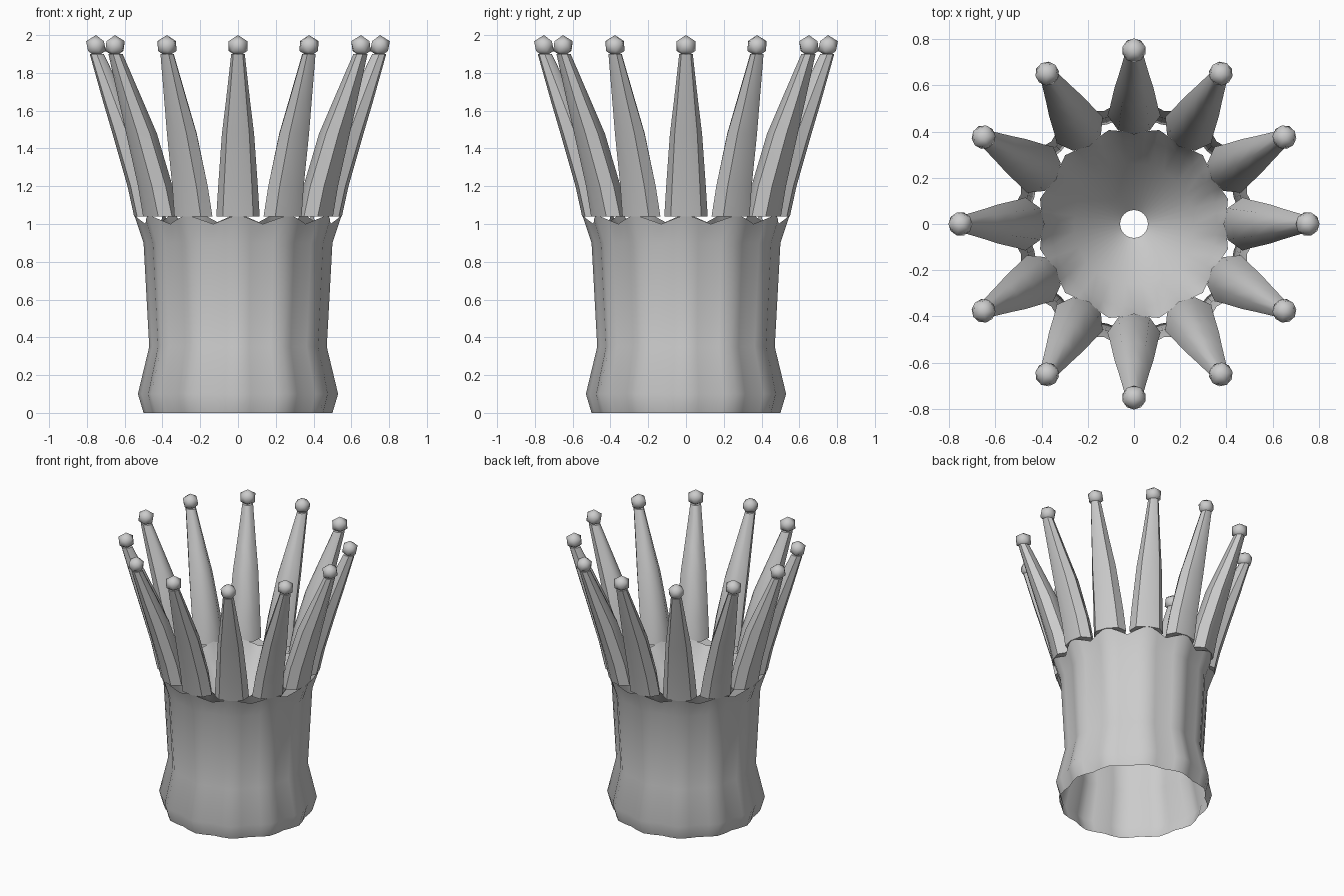
import bpy, bmesh
from math import cos, sin, pi
from mathutils import Matrix

POINTS = 12      # spikes around the crown
SEGS = 48        # columns around the band

cube = bpy.data.objects.get("Cube")
if cube:
    bpy.data.objects.remove(cube)

grey = bpy.data.materials.new("plain grey")
grey.use_nodes = True
grey.diffuse_color = (0.6, 0.6, 0.6, 1)
grey.node_tree.nodes["Principled BSDF"].inputs["Base Color"].default_value = (0.6, 0.6, 0.6, 1)


def finish(bm, name, angle=pi / 4):
    mesh = bpy.data.meshes.new(name)
    bm.to_mesh(mesh)
    bm.free()
    mesh.materials.append(grey)
    obj = bpy.data.objects.new(name, mesh)
    bpy.context.collection.objects.link(obj)
    bpy.ops.object.select_all(action="DESELECT")
    obj.select_set(True)
    bpy.context.view_layer.objects.active = obj
    bpy.ops.object.shade_smooth_by_angle(angle=angle)
    return obj


def bridge(bm, rings):
    for low, high in zip(rings, rings[1:]):
        n = len(low)
        for i in range(n):
            j = (i + 1) % n
            bm.faces.new((low[i], low[j], high[j], high[i]))


def fluted_sheet(name, profile):
    """Open turned sheet; each profile row is radius, height, flute depth, valley drop."""
    bm = bmesh.new()
    rings = []
    for r, z, flute, drop in profile:
        ring = []
        for i in range(SEGS):
            a = 2 * pi * i / SEGS
            valley = 0.5 - 0.5 * cos(POINTS * a)
            rr = r * (1 - flute * valley)
            ring.append(bm.verts.new((rr * cos(a), rr * sin(a), z - drop * valley)))
        rings.append(ring)
    bridge(bm, rings)
    return finish(bm, name)


# Fluted outer band, open at the bottom
fluted_sheet("band", [(0.50, 0, 0.05, 0), (0.53, 0.1, 0.06, 0), (0.47, 0.35, 0.05, 0),
                      (0.50, 0.9, 0.05, 0), (0.55, 1.05, 0.08, 0.05)])

# Funnel lining with a small hole in the middle
fluted_sheet("lining", [(0.06, 0.62, 0, 0), (0.26, 0.8, 0, 0),
                        (0.36, 0.95, 0, 0), (0.39, 1.06, -0.08, 0.05)])

# Spike: inner radius, outer radius, height, half width
SECTIONS = [(0.39, 0.55, 1.04, 0.115), (0.42, 0.585, 1.2, 0.105), (0.51, 0.665, 1.48, 0.085),
            (0.59, 0.715, 1.65, 0.064), (0.71, 0.785, 1.9, 0.036)]
# Cross-section: across the width, through the thickness
OUTLINE = [(0, -1), (0.6, -0.8), (1, 0), (0.7, 0.8), (0, 1), (-0.7, 0.8), (-1, 0), (-0.6, -0.8)]


def spike(name, angle):
    bm = bmesh.new()
    rings = []
    for inner, outer, z, w in SECTIONS:
        mid, half = (inner + outer) / 2, (outer - inner) / 2
        rings.append([bm.verts.new((mid + half * t, w * s, z)) for s, t in OUTLINE])
    bridge(bm, rings)
    bm.faces.new(rings[0])
    bm.faces.new(rings[-1])
    bmesh.ops.recalc_face_normals(bm, faces=bm.faces)
    bm.transform(Matrix.Rotation(angle, 4, "Z"))
    return finish(bm, name)


# Faceted knob on the tip of a spike
def knob(name, angle):
    bm = bmesh.new()
    bmesh.ops.create_icosphere(bm, subdivisions=1, radius=0.058)
    bm.transform(Matrix.Rotation(angle, 4, "Z") @ Matrix.Translation((0.752, 0, 1.942)))
    return finish(bm, name)


for k in range(POINTS):
    turn = 2 * pi * k / POINTS
    spike(f"spike_{k + 1}", turn)
    knob(f"knob_{k + 1}", turn)
